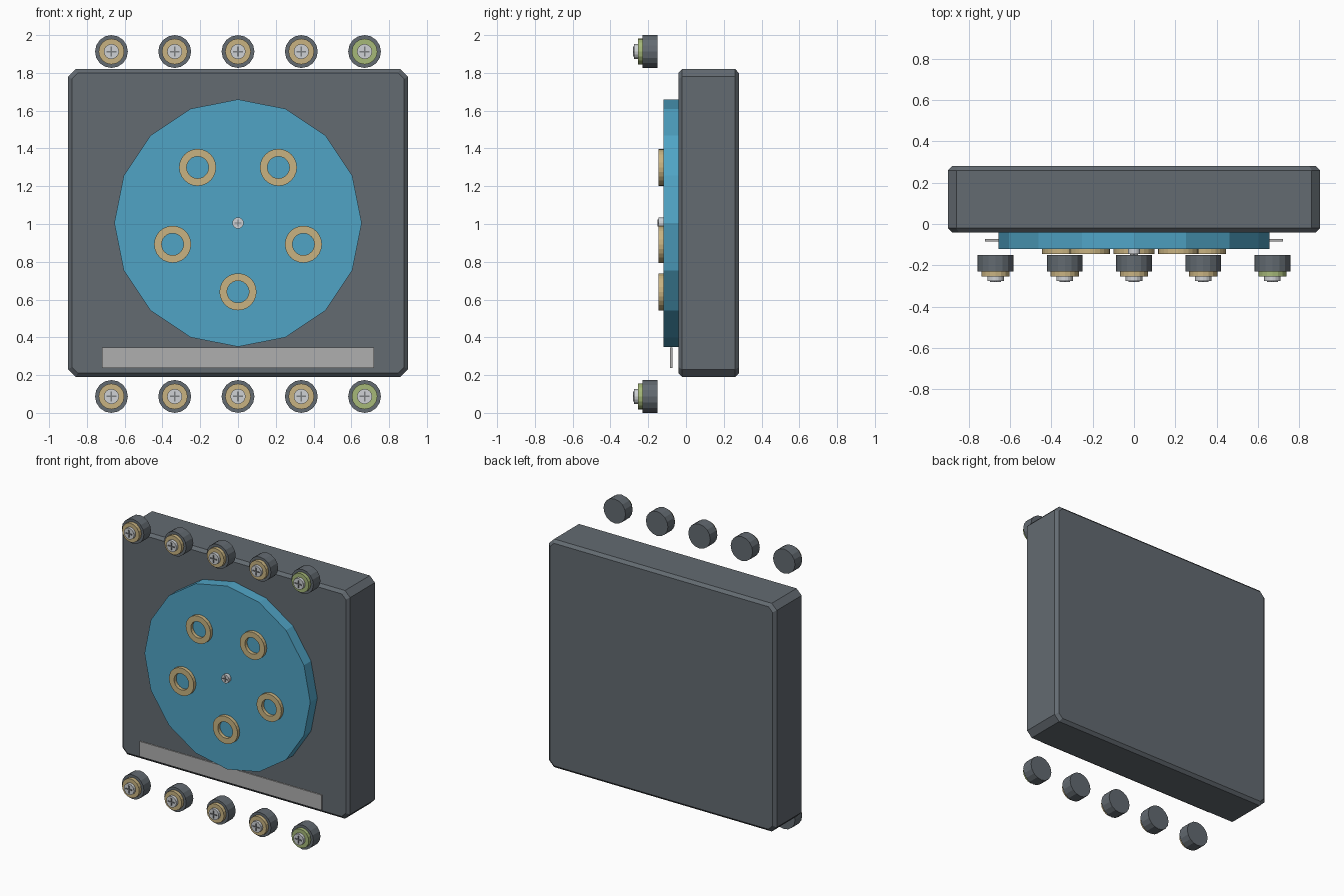
import bpy, bmesh, math
from mathutils import Matrix

if "Cube" in bpy.data.objects:
    bpy.data.objects.remove(bpy.data.objects["Cube"])


def material(name, r, g, b):
    m = bpy.data.materials.new(name)
    m.diffuse_color = (r, g, b, 1)
    m.use_nodes = True
    m.node_tree.nodes["Principled BSDF"].inputs["Base Color"].default_value = m.diffuse_color
    return m


DARK = material("dark_plastic", 0.125, 0.145, 0.165)
BLUE = material("blue_plastic", 0.08, 0.37, 0.56)
BRASS = material("brass", 0.58, 0.45, 0.22)
GREEN = material("earth_green", 0.38, 0.48, 0.19)
STEEL = material("steel", 0.62, 0.64, 0.66)
SLOT = material("slot_grey", 0.2, 0.21, 0.22)
PLATE = material("plate_grey", 0.43, 0.43, 0.43)


def finish(name, bm, mat):
    bmesh.ops.recalc_face_normals(bm, faces=bm.faces)
    me = bpy.data.meshes.new(name)
    bm.to_mesh(me)
    bm.free()
    me.materials.append(mat)
    ob = bpy.data.objects.new(name, me)
    bpy.context.collection.objects.link(ob)
    return ob


def box(name, x0, x1, y0, y1, z0, z1, mat):
    bm = bmesh.new()
    bmesh.ops.create_cube(bm, size=1)
    for v in bm.verts:
        v.co = ((x0 + x1) / 2 + v.co.x * (x1 - x0),
                (y0 + y1) / 2 + v.co.y * (y1 - y0),
                (z0 + z1) / 2 + v.co.z * (z1 - z0))
    return finish(name, bm, mat)


def disc(name, x, z, r, y0, y1, sides, mat, front_r=None):
    """Cylinder along y; y0 is the front, front_r tapers the front end."""
    bm = bmesh.new()
    m = Matrix.Translation((x, (y0 + y1) / 2, z)) @ Matrix.Rotation(math.pi / 2, 4, 'X')
    bmesh.ops.create_cone(bm, cap_ends=True, segments=sides, radius1=r,
                          radius2=front_r or r, depth=y1 - y0, matrix=m)
    return finish(name, bm, mat)


def ring(name, x, z, r_out, r_in, y0, y1, sides, mat):
    bm = bmesh.new()
    loops = []
    for i in range(sides):
        a = 2 * math.pi * i / sides
        loops.append([bm.verts.new((x + r * math.cos(a), y, z + r * math.sin(a)))
                      for r, y in ((r_out, y0), (r_out, y1), (r_in, y1), (r_in, y0))])
    for i in range(sides):
        a, b = loops[i], loops[(i + 1) % sides]
        for k in range(4):
            n = (k + 1) % 4
            bm.faces.new((a[k], a[n], b[n], b[k]))
    return finish(name, bm, mat)


def screw(name, x, z, r, y0, y1):
    """Round head with a dark cross on its face."""
    disc(name, x, z, r, y0 + 0.005, y1, 16, STEEL)
    a, b = r * 0.65, r * 0.1
    box(name + "_cross_h", x - a, x + a, y0, y0 + 0.01, z - b, z + b, SLOT)
    box(name + "_cross_v", x - b, x + b, y0, y0 + 0.01, z - a, z + a, SLOT)


# Housing: chamfered-corner outline with bevelled front and back rims
def outline(bm, inset, y):
    w, z0, z1, c = 0.9 - inset, 0.19 + inset, 1.82 - inset, 0.04 - inset * 0.4
    pts = ((w - c, z0), (w, z0 + c), (w, z1 - c), (w - c, z1),
           (c - w, z1), (-w, z1 - c), (-w, z0 + c), (c - w, z0))
    return [bm.verts.new((x, y, z)) for x, z in pts]


bm = bmesh.new()
rows = [outline(bm, i, y) for i, y in ((0.02, -0.04), (0, -0.02), (0, 0.26), (0.02, 0.28))]
for p, q in zip(rows, rows[1:]):
    for i in range(8):
        j = (i + 1) % 8
        bm.faces.new((p[i], p[j], q[j], q[i]))
bm.faces.new(rows[0])
bm.faces.new(rows[-1])
finish("housing", bm, DARK)

# Socket face with five contact rings and centre screw
CZ = 1.005
disc("socket_face", 0, CZ, 0.655, -0.12, -0.04, 16, BLUE)
for i in range(5):
    a = -math.pi / 2 + i * 2 * math.pi / 5
    ring(f"contact_ring_{i + 1}", 0.364 * math.cos(a), CZ + 0.364 * math.sin(a),
         0.098, 0.058, -0.145, -0.115, 24, BRASS)
screw("centre_screw", 0, CZ, 0.03, -0.15, -0.115)

# Blank label plate
box("label_plate", -0.72, 0.72, -0.085, -0.072, 0.237, 0.345, PLATE)

# Two rows of terminals, the last one in each row green
for row, z in (("lower", 0.087), ("upper", 1.913)):
    for i in range(5):
        x = -0.67 + 0.335 * i
        n = f"{row}_terminal_{i + 1}"
        disc(n + "_base", x, z, 0.087, -0.23, -0.15, 16, DARK)
        disc(n + "_washer", x, z, 0.068, -0.255, -0.23, 16, GREEN if i == 4 else BRASS)
        screw(n + "_screw", x, z, 0.04, -0.28, -0.255)
